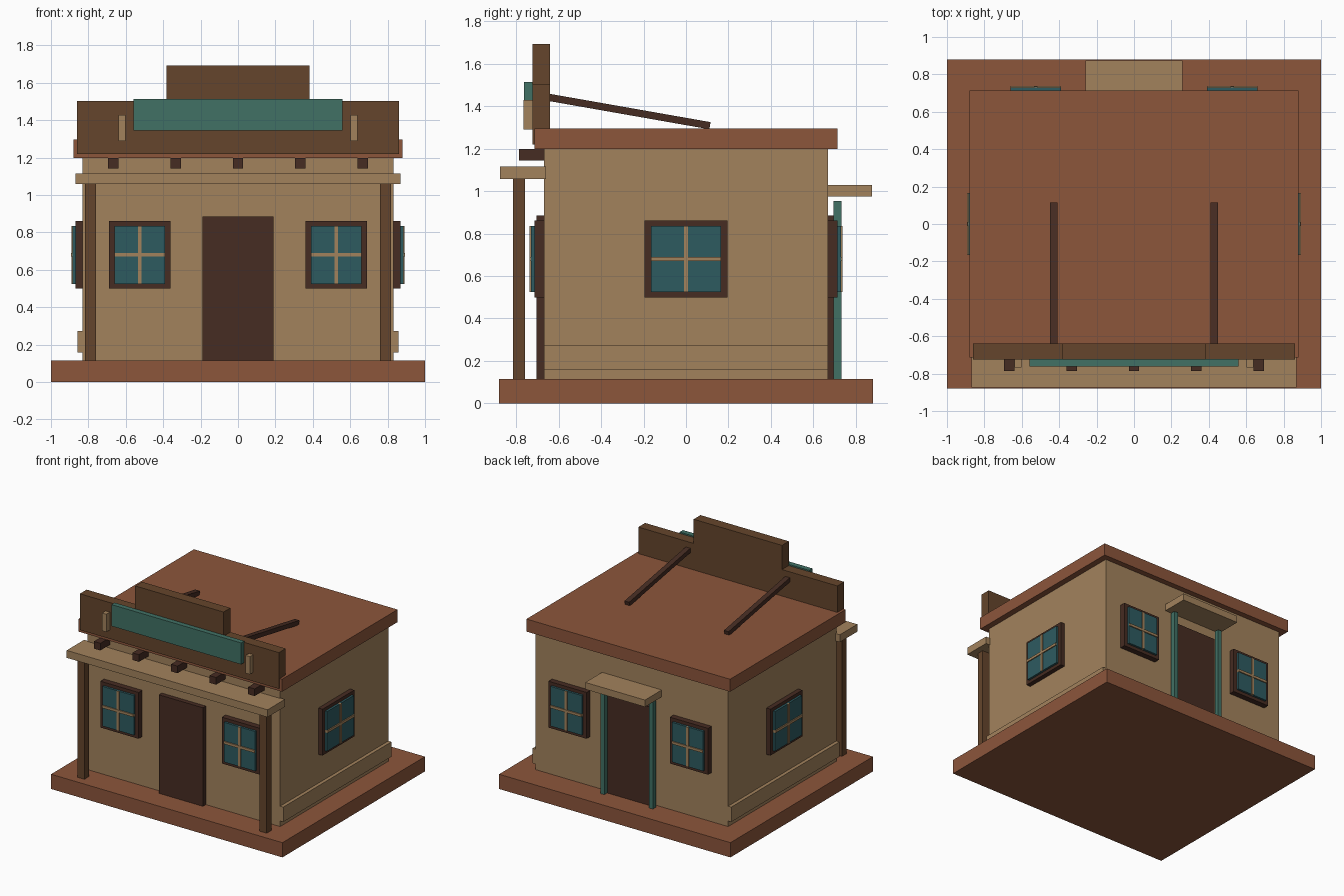
import bpy, bmesh, math
from mathutils import Matrix, Vector

cube = bpy.data.objects.get("Cube")
if cube:
    bpy.data.objects.remove(cube, do_unlink=True)


def material(name, rgb):
    m = bpy.data.materials.new(name)
    m.use_nodes = True
    m.diffuse_color = (*rgb, 1)
    m.node_tree.nodes["Principled BSDF"].inputs["Base Color"].default_value = (*rgb, 1)
    return m


TERRACOTTA = material("terracotta", (0.262, 0.092, 0.044))
ADOBE = material("adobe tan", (0.365, 0.225, 0.108))
DARK = material("dark timber", (0.061, 0.025, 0.016))
TIMBER = material("brown timber", (0.130, 0.060, 0.025))
TEAL = material("teal paint", (0.053, 0.165, 0.130))
GLASS = material("window glass", (0.027, 0.104, 0.118))


def finish(name, bm, mat):
    bmesh.ops.recalc_face_normals(bm, faces=bm.faces)
    mesh = bpy.data.meshes.new(name)
    bm.to_mesh(mesh)
    bm.free()
    mesh.materials.append(mat)
    obj = bpy.data.objects.new(name, mesh)
    bpy.context.collection.objects.link(obj)
    return obj


def box(name, mat, x, y, z, matrix=Matrix()):
    """Box spanning the (low, high) pairs x, y and z, then transformed."""
    low, high = Vector((x[0], y[0], z[0])), Vector((x[1], y[1], z[1]))
    bm = bmesh.new()
    bmesh.ops.create_cube(bm, size=1)
    for v in bm.verts:
        v.co = matrix @ (v.co * (high - low) + (low + high) / 2)
    return finish(name, bm, mat)


def around(centre, width):
    return (centre - width / 2, centre + width / 2)


def window(name, place, width):
    """Window facing local -y with its back on local y = 0."""
    pane = width - 0.06
    mid = 0.68
    box(name + "_frame", DARK, around(0, width), (-0.045, 0), around(mid, 0.362), place)
    box(name + "_glass", GLASS, around(0, pane), (-0.062, -0.02), around(mid, 0.31), place)
    box(name + "_upright_bar", ADOBE, around(0, 0.02), (-0.068, -0.03), around(mid, 0.31), place)
    box(name + "_cross_bar", ADOBE, around(0, pane), (-0.07, -0.03), around(mid, 0.02), place)


SIDES = (("left", 1), ("right", -1))
FLOOR = 0.115

# Main body
box("base", TERRACOTTA, (-1, 1), (-0.88, 0.88), (0, FLOOR))
box("walls", ADOBE, (-0.832, 0.832), (-0.668, 0.668), (FLOOR, 1.2))
box("roof", TERRACOTTA, (-0.88, 0.88), (-0.713, 0.713), (1.198, 1.296))

# Stepped false front
bm = bmesh.new()
half = [(0.86, 1.22), (0.86, 1.503), (0.382, 1.503), (0.382, 1.692)]
outline = half + [(-x, z) for x, z in reversed(half)]
face = bm.faces.new([bm.verts.new((x, -0.724, z)) for x, z in outline])
out = bmesh.ops.extrude_face_region(bm, geom=[face])
bmesh.ops.translate(bm, vec=(0, 0.084, 0),
                    verts=[v for v in out["geom"] if isinstance(v, bmesh.types.BMVert)])
finish("false_front", bm, TIMBER)
box("sign_board", TEAL, (-0.56, 0.56), (-0.762, -0.722), (1.345, 1.513))

# Front porch and doors
box("porch_canopy", ADOBE, (-0.868, 0.868), (-0.875, -0.66), (1.058, 1.116))
box("front_door", DARK, (-0.19, 0.19), (-0.704, -0.66), (FLOOR, 0.885))
box("back_door", DARK, (-0.19, 0.19), (0.66, 0.698), (FLOOR, 0.885))
box("back_canopy", ADOBE, (-0.258, 0.258), (0.66, 0.875), (0.975, 1.029))

# Beam ends above the porch
for i in range(5):
    box(f"beam_end_{i + 1}", DARK, around((i - 2) / 3, 0.056), (-0.787, -0.66), (1.143, 1.199))

# Parts repeated on both sides
for side, s in SIDES:
    box(side + "_porch_post", TIMBER, around(s * 0.788, 0.06), around(-0.786, 0.057), (FLOOR, 1.06))
    box(side + "_back_post", TEAL, around(s * 0.21, 0.034), (0.695, 0.733), (FLOOR, 0.953))
    box(side + "_sign_bracket", ADOBE, around(s * 0.62, 0.037), (-0.766, -0.72), (1.289, 1.428))
    box(side + "_skirting", ADOBE, around(s * 0.835, 0.048), (-0.668, 0.668), (0.158, 0.274))

    # Sloping brace from the false front down to the roof
    top, foot = Vector((s * 0.43, -0.66, 1.444)), Vector((s * 0.43, 0.113, 1.308))
    run = foot - top
    tilt = Matrix.Translation(top) @ Matrix.Rotation(math.atan2(run.z, run.y), 4, "X")
    box(side + "_roof_brace", DARK, around(0, 0.04), (0, run.length), around(0, 0.034), tilt)

    # Windows on the front, back and side walls
    window(side + "_front_window", Matrix.Translation((s * 0.525, -0.668, 0)), 0.33)
    window(side + "_back_window",
           Matrix.Translation((s * 0.525, 0.668, 0)) @ Matrix.Rotation(math.pi, 4, "Z"), 0.33)
    window(side + "_side_window",
           Matrix.Translation((s * 0.823, 0, 0)) @ Matrix.Rotation(s * math.pi / 2, 4, "Z"), 0.392)
